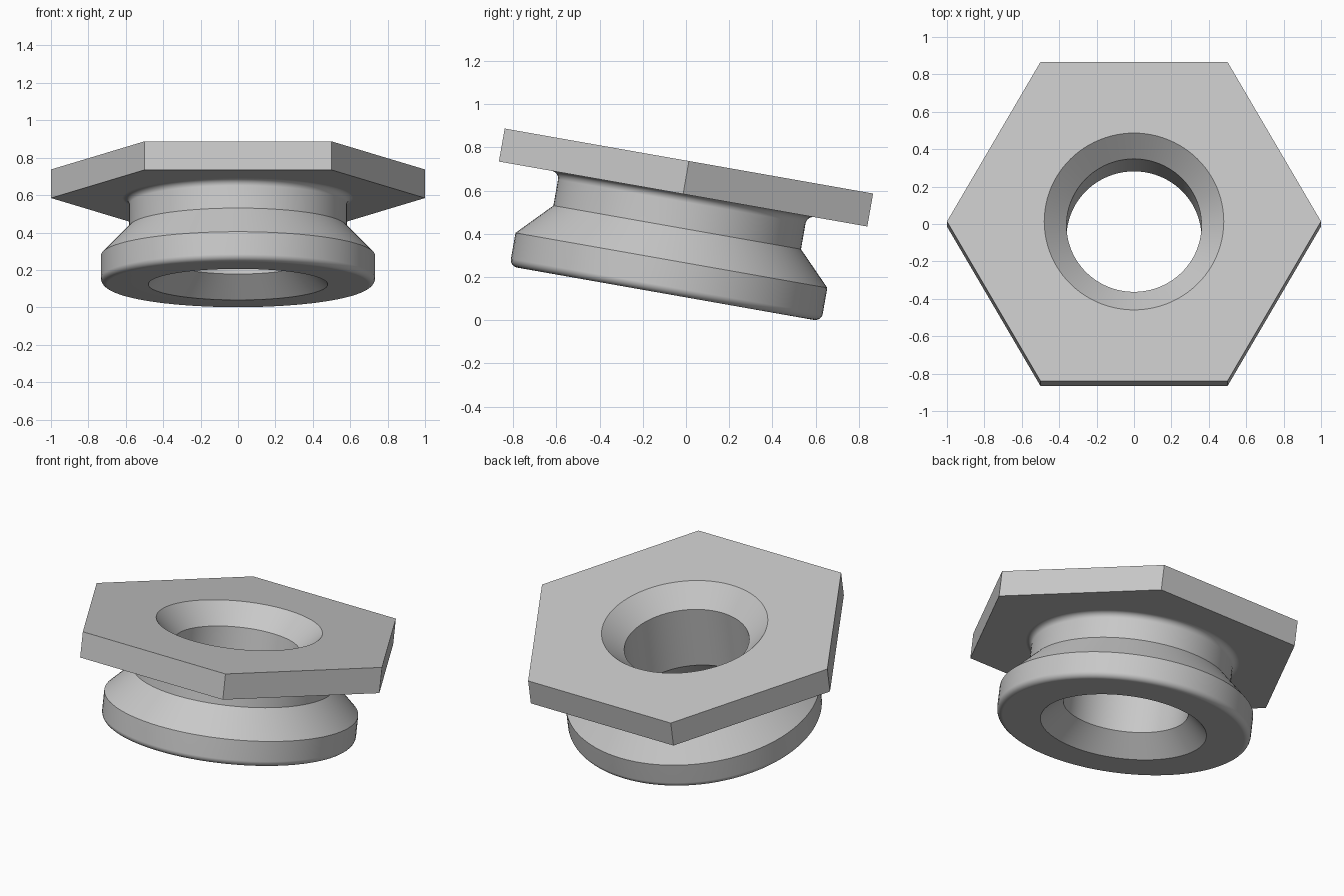
import bpy, bmesh
from math import sin, cos, pi, radians
from mathutils import Matrix

cube = bpy.data.objects.get("Cube")
if cube:
    bpy.data.objects.remove(cube)

SEGMENTS = 96          # divisible by the six plate sides
PLATE_BOTTOM = -0.155
BASE = -0.624
FILLET = 0.035


def arc(centre_r, centre_z, start, end, steps=6):
    """Fillet points between two angles in degrees."""
    angles = [radians(start + (end - start) * i / steps) for i in range(steps + 1)]
    return [(centre_r + FILLET * cos(a), centre_z + FILLET * sin(a)) for a in angles]


def ring(bm, radius, z, count):
    return [bm.verts.new((radius * cos(2 * pi * i / count),
                          radius * sin(2 * pi * i / count), z)) for i in range(count)]


def join_rings(bm, a, b):
    n = len(a)
    for i in range(n):
        j = (i + 1) % n
        bm.faces.new((a[i], a[j], b[j], b[i]))


def plate_face(bm, hexagon, circle):
    """Fill between a hexagon and a round opening, one sector per side."""
    step = len(circle) // 6
    for k in range(6):
        inner = [circle[(k * step + i) % len(circle)] for i in range(step + 1)]
        bm.faces.new([hexagon[k], hexagon[(k + 1) % 6]] + inner[::-1])


# Profile from the top countersink, down the bore and up the outside
profile = [(0.48, 0), (0.361, -0.12), (0.361, BASE + 0.12), (0.48, BASE)]
profile += arc(0.733 - FILLET, BASE + FILLET, -90, 0)
profile += [(0.733, -0.467), (0.582, -0.312)]
profile += arc(0.582 + FILLET, PLATE_BOTTOM - FILLET, 180, 90)

bm = bmesh.new()
rings = [ring(bm, r, z, SEGMENTS) for r, z in profile]
for lower, upper in zip(rings, rings[1:]):
    join_rings(bm, lower, upper)

# Hexagonal plate
hex_top = ring(bm, 1, 0, 6)
hex_bottom = ring(bm, 1, PLATE_BOTTOM, 6)
join_rings(bm, hex_top, hex_bottom)
plate_face(bm, hex_top, rings[0])
plate_face(bm, hex_bottom, rings[-1])
bmesh.ops.recalc_face_normals(bm, faces=bm.faces)

# Lean the whole fitting toward the back
bm.transform(Matrix.Translation((0, 0.0135, 0.737)) @ Matrix.Rotation(radians(-10), 4, 'X'))

mesh = bpy.data.meshes.new("hex_flanged_bushing")
bm.to_mesh(mesh)
bm.free()
bushing = bpy.data.objects.new("hex_flanged_bushing", mesh)
bpy.context.collection.objects.link(bushing)

# Plain grey metal
grey = bpy.data.materials.new("plain_grey")
grey.use_nodes = True
colour = (0.58, 0.58, 0.58, 1)
grey.diffuse_color = colour
grey.node_tree.nodes["Principled BSDF"].inputs["Base Color"].default_value = colour
mesh.materials.append(grey)

# Smooth round walls, crisp corners
bpy.ops.object.select_all(action='DESELECT')
bushing.select_set(True)
bpy.context.view_layer.objects.active = bushing
bpy.ops.object.shade_smooth_by_angle(angle=radians(30))
weighted = bushing.modifiers.new("weighted_normals", 'WEIGHTED_NORMAL')
weighted.keep_sharp = True
